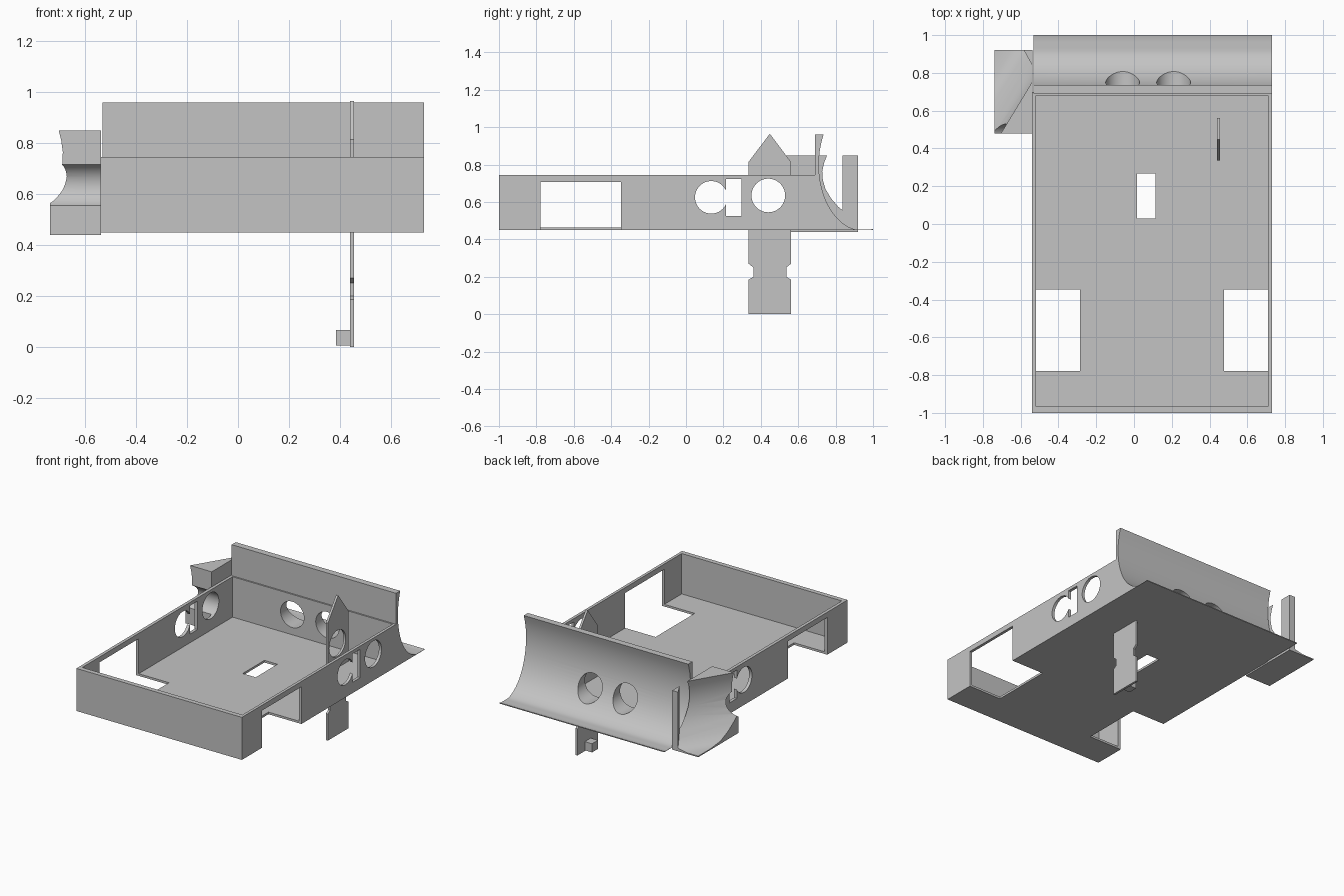
import bpy, math
from mathutils import Vector

if "Cube" in bpy.data.objects:
    bpy.data.objects.remove(bpy.data.objects["Cube"])

grey = bpy.data.materials.new("plain_grey")
grey.diffuse_color = (0.55, 0.55, 0.55, 1)
grey.use_nodes = True
grey.node_tree.nodes["Principled BSDF"].inputs["Base Color"].default_value = grey.diffuse_color


def prism(name, loop, offset):
    """Solid made by sweeping a closed loop of points along an offset."""
    off = Vector(offset)
    base = [Vector(p) for p in loop]
    n = len(base)
    faces = [list(range(n))[::-1], list(range(n, 2 * n))]
    faces += [[i, (i + 1) % n, n + (i + 1) % n, n + i] for i in range(n)]
    me = bpy.data.meshes.new(name)
    me.from_pydata([tuple(p) for p in base] + [tuple(p + off) for p in base], [], faces)
    me.materials.append(grey)
    ob = bpy.data.objects.new(name, me)
    bpy.context.collection.objects.link(ob)
    # make the winding consistent and outward
    bpy.context.view_layer.objects.active = ob
    bpy.ops.object.select_all(action='DESELECT')
    ob.select_set(True)
    bpy.ops.object.mode_set(mode='EDIT')
    bpy.ops.mesh.select_all(action='SELECT')
    bpy.ops.mesh.normals_make_consistent(inside=False)
    bpy.ops.object.mode_set(mode='OBJECT')
    return ob


def box(name, x0, x1, y0, y1, z0, z1):
    return prism(name, [(x0, y0, z0), (x1, y0, z0), (x1, y1, z0), (x0, y1, z0)],
                 (0, 0, z1 - z0))


def side_profile(name, yz, x0, x1):
    return prism(name, [(x0, y, z) for y, z in yz], (x1 - x0, 0, 0))


def ring(r, n=48):
    return [(r * math.cos(2 * math.pi * i / n), r * math.sin(2 * math.pi * i / n))
            for i in range(n)]


def cut(ob, cutters):
    bpy.context.view_layer.objects.active = ob
    for c in cutters:
        m = ob.modifiers.new("cut", 'BOOLEAN')
        m.operation, m.solver, m.object = 'DIFFERENCE', 'EXACT', c
        bpy.ops.object.modifier_apply(modifier=m.name)


def smooth(ob):
    bpy.ops.object.select_all(action='DESELECT')
    ob.select_set(True)
    bpy.context.view_layer.objects.active = ob
    bpy.ops.object.shade_smooth_by_angle(angle=math.radians(30))


# Cutters shared between parts
side_hole = side_profile("side_hole_cutter", [(0.44 + a, 0.635 + b) for a, b in ring(0.09)], -1, 1)
front_hole = side_profile("front_hole_cutter", [(0.135 + a, 0.625 + b) for a, b in ring(0.087)], -1, 1)
slot = box("side_slot_cutter", -1, 1, 0.213, 0.297, 0.525, 0.722)
back_holes = [prism("back_hole_cutter", [(x + a, 0.6, 0.605 + b) for a, b in ring(0.09)], (0, 0.5, 0))
              for x in (-0.06, 0.21)]
inside = box("inside_cutter", -0.518, 0.71, -0.967, 0.68, 0.465, 1.2)
floor_slot = box("floor_slot_cutter", 0.015, 0.115, 0.03, 0.268, 0.3, 0.6)
wheel_cuts = [box("wheel_cutter", x0, x1, -0.777, -0.348, 0.3, 0.708)
              for x0, x1 in ((-0.8, -0.285), (0.477, 0.9))]

# Open tray with wheel openings and round side holes
tray = box("tray", -0.54, 0.73, -1, 0.70, 0.45, 0.745)
cut(tray, [inside, floor_slot, side_hole, front_hole, slot] + wheel_cuts + back_holes)
smooth(tray)

# Concave blade across the back
curve = []
for i in range(33):
    t = math.radians(153 + i * (283 - 153) / 32)
    curve.append((0.945 + 0.235 * math.cos(t), max(0.452, 0.8 + 0.352 * math.sin(t))))
curve = [(0.735, 0.96)] + [p for p in curve if p[1] < 0.955 and p[0] < 0.995]
blade = side_profile("blade", [(0.69, 0.45), (0.69, 0.96)] + curve + [(1.0, 0.456), (1.0, 0.45)],
                     -0.532, 0.73)
cut(blade, back_holes)
smooth(blade)

# Side deflector block, scooped along a diagonal
block = box("side_deflector", -0.738, -0.538, 0.48, 0.92, 0.44, 0.85)
scoop_yz = [(0.80, 0.95), (0.755, 0.86), (0.735, 0.81), (0.725, 0.765), (0.728, 0.72),
            (0.742, 0.67), (0.772, 0.62), (0.81, 0.575), (0.86, 0.535), (0.92, 0.495),
            (1.0, 0.46), (1.1, 0.448), (2.0, 0.448), (2.0, 0.95)]
scoop = prism("scoop_cutter", [(-0.5, y + 0.04 * 1.65, z) for y, z in scoop_yz],
              (-0.4, -0.4 * 1.65, 0))
cut(block, [scoop, side_hole])
smooth(block)

# Triangular post at the back corner of the deflector
prism("deflector_post", [(-0.538, 0.838, 0.44), (-0.538, 0.92, 0.44), (-0.583, 0.92, 0.44)],
      (0, 0, 0.41))

# Pointed upright plate passing through the floor
half = [(0.113, 0.005), (0.113, 0.185), (0.088, 0.2), (0.088, 0.25), (0.113, 0.27), (0.113, 0.815)]
plate_yz = [(0.448 + d, z) for d, z in half] + [(0.448, 0.965)]
plate_yz += [(0.448 - d, z) for d, z in reversed(half)]
plate = side_profile("upright_plate", [(y, 0 if z == 0.005 else z) for y, z in plate_yz], 0.44, 0.455)
cut(plate, [side_hole])
smooth(plate)

# Small peg at the foot of the plate
box("plate_peg", 0.385, 0.441, 0.415, 0.48, 0.005, 0.065)

# Remove the cutters
for ob in list(bpy.data.objects):
    if "cutter" in ob.name:
        bpy.data.objects.remove(ob, do_unlink=True)
